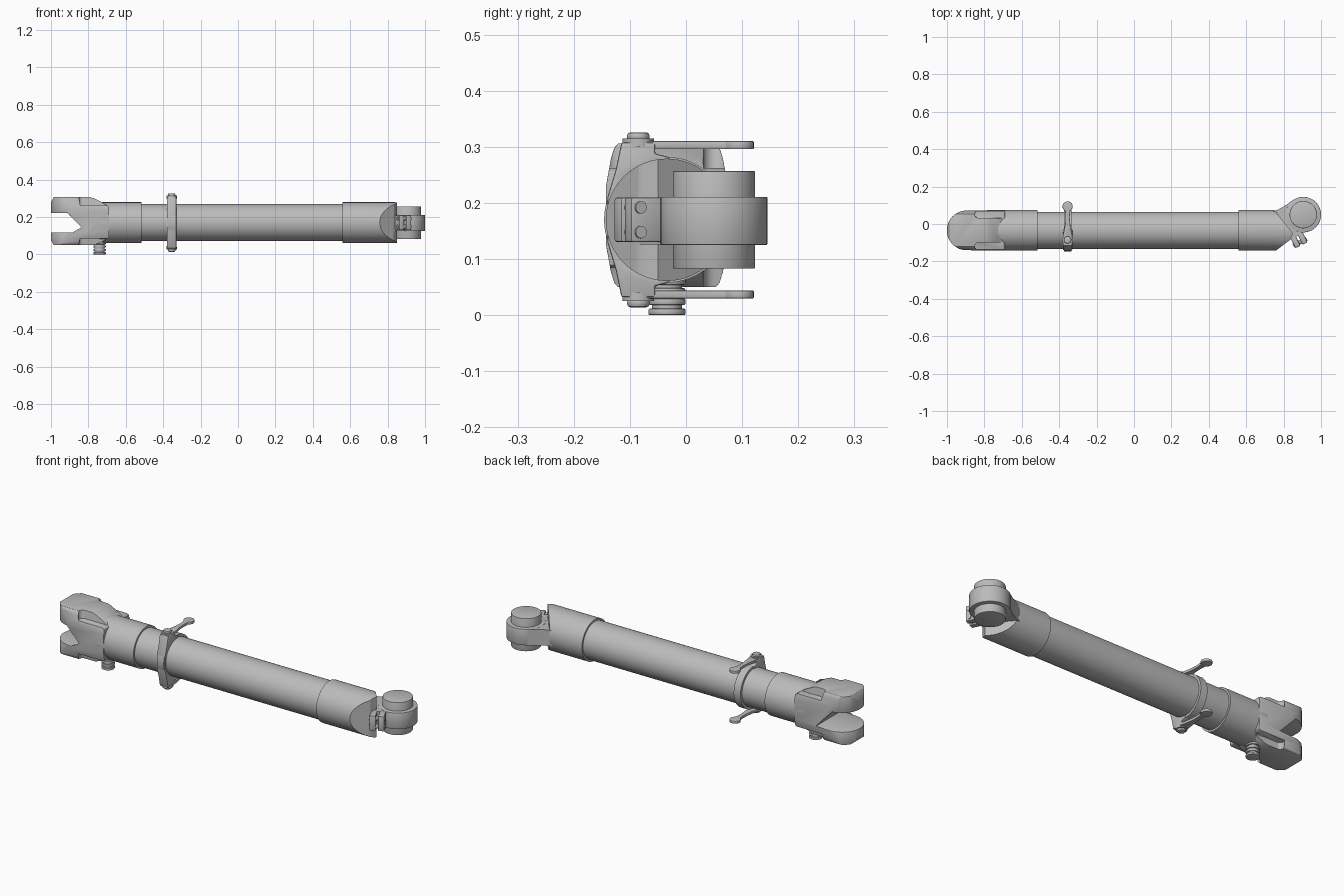
import bpy, bmesh, math
from math import cos, sin, pi
from mathutils import Matrix, Vector

if "Cube" in bpy.data.objects:
    bpy.data.objects.remove(bpy.data.objects["Cube"])

steel = bpy.data.materials.new("grey_steel")
GREY = (0.5, 0.5, 0.5, 1)
steel.use_nodes = True
steel.diffuse_color = GREY
steel.node_tree.nodes["Principled BSDF"].inputs["Base Color"].default_value = GREY

CY, CZ = -0.034, 0.17      # tube axis
EYE = (0.905, 0.05)        # pivot eye centre in plan


def add(name, bm):
    bmesh.ops.recalc_face_normals(bm, faces=bm.faces)
    mesh = bpy.data.meshes.new(name)
    bm.to_mesh(mesh)
    bm.free()
    mesh.materials.append(steel)
    obj = bpy.data.objects.new(name, mesh)
    bpy.context.collection.objects.link(obj)
    return obj


def prism(name, pts, axis, lo, hi):
    """Extrude a flat outline along x, y or z."""
    place = {"x": lambda p: (lo, p[0], p[1]),
             "y": lambda p: (p[0], lo, p[1]),
             "z": lambda p: (p[0], p[1], lo)}[axis]
    bm = bmesh.new()
    face = bm.faces.new([bm.verts.new(place(p)) for p in pts])
    ext = bmesh.ops.extrude_face_region(bm, geom=[face])
    step = Vector([(hi - lo) * (axis == a) for a in "xyz"])
    bmesh.ops.translate(bm, vec=step, verts=[v for v in ext["geom"] if isinstance(v, bmesh.types.BMVert)])
    return add(name, bm)


def arc(cx, cy, r, a0, a1, n=16):
    steps = [math.radians(a0 + (a1 - a0) * i / n) for i in range(n + 1)]
    return [(cx + r * cos(a), cy + r * sin(a)) for a in steps]


def cyl(name, axis, c, r, lo, hi, n=64):
    return prism(name, arc(c[0], c[1], r, 0, 360 - 360 / n, n - 1), axis, lo, hi)


def combine(obj, other, op):
    """Apply a boolean and discard the helper."""
    mod = obj.modifiers.new(op, "BOOLEAN")
    mod.operation, mod.object, mod.solver = op, other, "EXACT"
    bpy.context.view_layer.objects.active = obj
    bpy.ops.object.modifier_apply(modifier=mod.name)
    bpy.data.objects.remove(other)
    return obj


def bevel(obj, width, segments=2):
    mod = obj.modifiers.new("bevel", "BEVEL")
    mod.width, mod.segments = width, segments
    mod.limit_method, mod.angle_limit = "ANGLE", math.radians(40)
    bpy.context.view_layer.objects.active = obj
    bpy.ops.object.modifier_apply(modifier=mod.name)


# Main tube and the collar behind the fork
cyl("main_tube", "x", (CY, CZ), 0.099, -0.54, 0.58)
cyl("fork_collar", "x", (CY, CZ), 0.109, -0.74, -0.515)

# Fork: side, plan and end outlines intersected
fork = prism("fork", [(-1, 0.075), (-0.985, 0.05), (-0.77, 0.05), (-0.73, 0.065), (-0.69, 0.09),
                      (-0.69, 0.255), (-0.73, 0.28), (-0.77, 0.3), (-0.79, 0.306),
                      (-0.985, 0.306), (-1, 0.28)], "y", -0.3, 0.3)
plan = prism("plan", arc(-0.895, CY, 0.106, 90, 270, 24) + [(-0.68, -0.143), (-0.68, 0.075)], "z", -0.2, 0.5)
combine(fork, plan, "INTERSECT")
half = [(0.109, 0.05), (0.1, 0.1), (0.094, 0.12), (0.082, 0.134)]
section = [(CY + y, 0.178 + z) for y, z in half]
section += [(CY - y, 0.178 + z) for y, z in reversed(half)]
section += [(CY - y, 0.178 - z) for y, z in half]
section += [(CY + y, 0.178 - z) for y, z in reversed(half)]
combine(fork, prism("section", section, "x", -1.2, -0.5), "INTERSECT")
slot = prism("slot", [(-1.2, 0.22), (-0.91, 0.22), (-0.812, 0.118), (-1.2, 0.118)], "y", -0.4, 0.4)
combine(fork, slot, "DIFFERENCE")
# Corner reliefs on the top and bottom of the fork
for side in (-1, 1):
    for lo, hi in ((0.262, 0.4), (-0.1, 0.085)):
        y = CY + side * 0.086
        outline = arc(-0.83, y, 0.021, 90, 270, 10) + [(-0.66, y - 0.021), (-0.66, y + 0.021)]
        combine(fork, prism("relief", outline, "z", lo, hi), "DIFFERENCE")
bevel(fork, 0.003)

# Threaded screw under the fork
cyl("screw_core", "z", (-0.74, CY), 0.027, 0.003, 0.09, 32)
for i in range(4):
    ring = cyl("screw_thread", "z", (-0.74, CY), 0.033, i * 0.018, i * 0.018 + 0.012, 32)
    bevel(ring, 0.003)

# Eye collar, cut to a skewed wedge in plan
collar = cyl("eye_collar", "x", (CY, CZ), 0.109, 0.56, 0.95)
wedge = prism("wedge", [(0.5, 0.2), (0.5, -0.2), (0.7, -0.2), (0.755, -0.145), (0.835, -0.085),
                        (0.85, -0.05), (0.745, 0.08), (0.7, 0.2)], "z", -0.1, 0.5)
combine(collar, wedge, "INTERSECT")

# Neck with concave flank, eye ring and pin
neck = [(0.7, 0.05), (0.745, 0.068), (0.775, 0.079), (0.81, 0.1), (0.845, 0.124), EYE,
        (0.905, -0.04), (0.865, -0.07), (0.8, -0.1), (0.7, -0.08)]
prism("eye_neck", neck, "z", 0.126, 0.21)
bevel(cyl("eye_ring", "z", EYE, 0.095, 0.125, 0.211), 0.002)
bevel(cyl("eye_pin", "z", EYE, 0.073, 0.083, 0.257), 0.002)

# Split clamp lugs and cross bolt beside the eye
turn = Matrix.Translation((0.884, -0.09, 0.17)) @ Matrix.Rotation(math.radians(26), 4, "Z")
for side in (-1, 1):
    lug = prism("clamp_lug", [(-0.015, -0.026), (0.015, -0.026), (0.015, 0.05), (-0.015, 0.05)], "z", -0.04, 0.04)
    bevel(lug, 0.005)
    lug.matrix_world = turn @ Matrix.Translation((side * 0.021, 0, 0))
for z in (-0.022, 0.022):
    bolt = cyl("lug_bolt", "x", (-0.008, z), 0.011, -0.04, 0.04, 20)
    bolt.matrix_world = turn

# Strap clamp: thin ring plus front yoke
X = -0.355
ring = cyl("clamp_ring", "x", (CY, CZ), 0.112, X - 0.02, X + 0.02)
combine(ring, cyl("bore", "x", (CY, CZ), 0.0985, -0.5, -0.2), "DIFFERENCE")
upper = [(-0.14, 0.04), (-0.125, 0.09), (-0.115, 0.138), (-0.055, 0.138), (-0.055, 0.118), (-0.03, 0.112)]
yoke = [(y, CZ - z) for y, z in reversed(upper)] + [(y, CZ + z) for y, z in upper]
yoke = prism("clamp_yoke", yoke, "x", X - 0.025, X + 0.025)
combine(yoke, cyl("bore", "x", (CY, CZ), 0.0985, -0.5, -0.2), "DIFFERENCE")
bevel(yoke, 0.005)

# Clamp bolt heads and the two lever arms, mirrored top and bottom
lever = (arc(X, 0.094, 0.027, -60, 240, 20) +
         [(X - 0.011, 0.04), (X - 0.013, 0), (X - 0.023, -0.055), (X - 0.023, -0.085),
          (X + 0.023, -0.085), (X + 0.023, -0.055), (X + 0.013, 0), (X + 0.011, 0.04)])
for label, s in (("upper", 1), ("lower", -1)):
    bevel(prism(label + "_lever", lever, "z", CZ + s * 0.126, CZ + s * 0.14), 0.002)
    cyl(label + "_washer", "z", (X, -0.085), 0.028, CZ + s * 0.13, CZ + s * 0.145, 32)
    head = cyl(label + "_bolt_head", "z", (X, -0.085), 0.02, CZ + s * 0.14, CZ + s * 0.156, 32)
    bevel(head, 0.006)

# Smooth shading with sharp edges kept
bpy.ops.object.select_all(action="DESELECT")
for obj in bpy.context.scene.objects:
    if obj.type == "MESH":
        obj.select_set(True)
        bpy.context.view_layer.objects.active = obj
bpy.ops.object.shade_smooth_by_angle(angle=math.radians(30))
